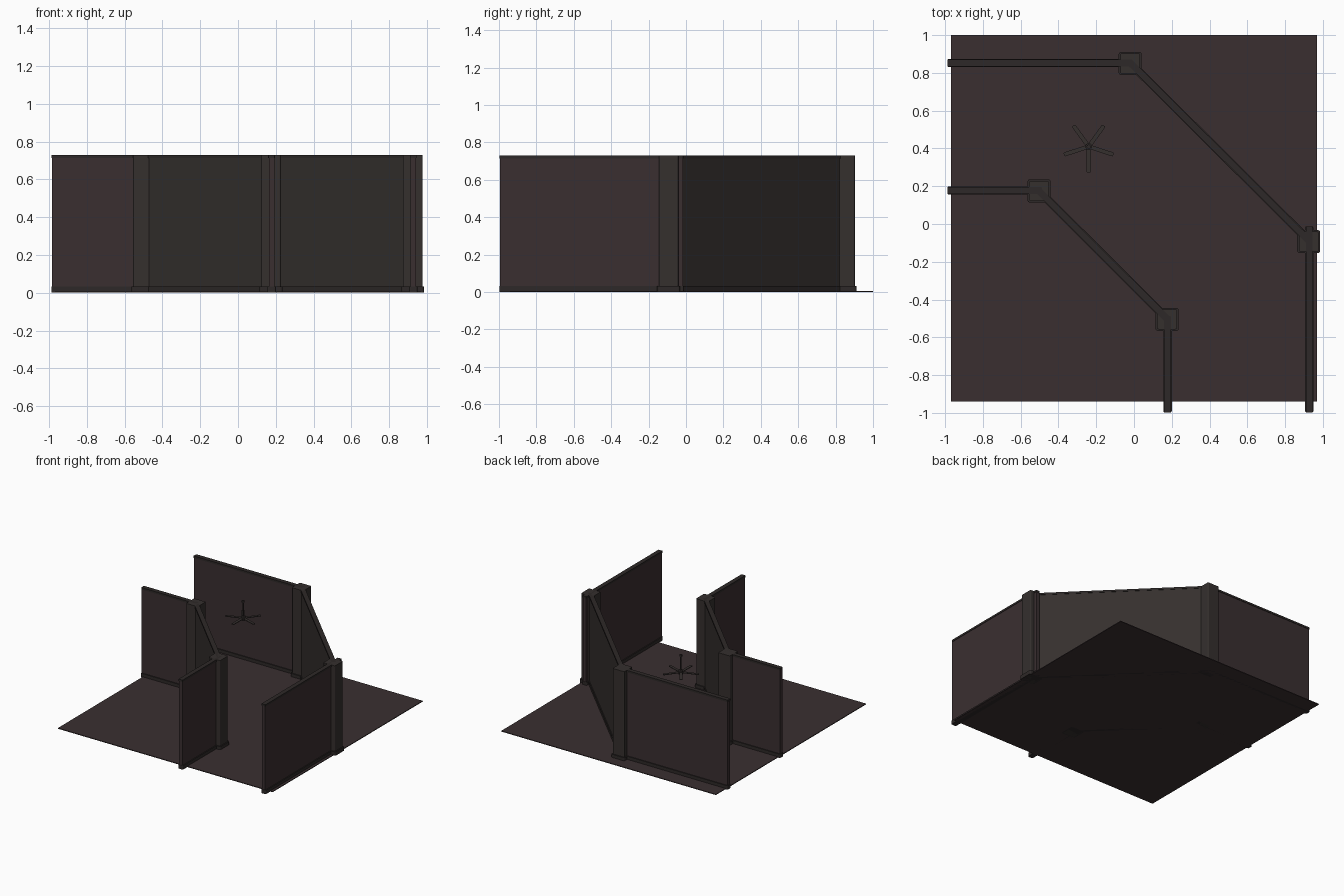
import bpy, bmesh, math
from mathutils import Vector, Matrix

if "Cube" in bpy.data.objects:
    bpy.data.objects.remove(bpy.data.objects["Cube"])


def mat(name, col):
    m = bpy.data.materials.new(name)
    m.diffuse_color = (*col, 1)
    m.use_nodes = True
    m.node_tree.nodes["Principled BSDF"].inputs["Base Color"].default_value = m.diffuse_color
    return m


BROWN = mat("dark brown", (0.042, 0.028, 0.030))
GREY = mat("warm charcoal", (0.035, 0.029, 0.027))
TRIM = mat("trim charcoal", (0.027, 0.022, 0.021))


def finish(name, bm, material):
    bmesh.ops.recalc_face_normals(bm, faces=bm.faces)
    me = bpy.data.meshes.new(name)
    bm.to_mesh(me)
    bm.free()
    me.materials.append(material)
    ob = bpy.data.objects.new(name, me)
    bpy.context.collection.objects.link(ob)
    return ob


def box(name, centre, size, material, angle=0.0, round_corners=0.0):
    bm = bmesh.new()
    bmesh.ops.create_cube(bm, size=1)
    bmesh.ops.scale(bm, vec=size, verts=bm.verts)
    if round_corners:
        edges = [e for e in bm.edges
                 if abs(e.verts[0].co.z - e.verts[1].co.z) > 1e-5]
        bmesh.ops.bevel(bm, geom=edges, offset=round_corners, segments=3,
                        profile=0.5, affect='EDGES')
    bmesh.ops.transform(bm, verts=bm.verts, matrix=Matrix.Translation(centre)
                        @ Matrix.Rotation(angle, 4, 'Z'))
    return finish(name, bm, material)


def cylinder(name, centre, radius, height, material, sides=16):
    bm = bmesh.new()
    bmesh.ops.create_cone(bm, cap_ends=True, segments=sides, radius1=radius,
                          radius2=radius, depth=height,
                          matrix=Matrix.Translation(centre))
    return finish(name, bm, material)


H = 0.73


# Wall panel with skirting and a slim top rail
def wall(name, a, b, material):
    a, b = Vector(a), Vector(b)
    d, c = b - a, (a + b) / 2
    ang = math.atan2(d.y, d.x)
    box(name, (c.x, c.y, H / 2), (d.length, 0.03, H - 0.002), material, ang)
    box(name + "_skirting", (c.x, c.y, 0.016), (d.length + 0.006, 0.044, 0.032),
        TRIM, ang, 0.008)
    box(name + "_top_rail", (c.x, c.y, H - 0.008), (d.length + 0.004, 0.036, 0.016),
        TRIM, ang, 0.004)


# Square post with rounded corners and a wider foot
def post(name, x, y):
    box(name, (x, y, H / 2), (0.105, 0.105, H), GREY, 0, 0.008)
    box(name + "_foot", (x, y, 0.016), (0.122, 0.122, 0.032), TRIM, 0, 0.012)


# Floor
box("floor", (0, 0.03, 0.003), (1.94, 1.94, 0.006), BROWN)

# Outer and inner corridor walls
wall("outer_back_wall", (-0.985, 0.853), (-0.01, 0.853), BROWN)
wall("outer_diagonal_wall", (-0.02, 0.853), (0.928, -0.09), GREY)
wall("outer_side_wall", (0.928, -0.015), (0.928, -0.995), BROWN)
wall("inner_back_wall", (-0.985, 0.177), (-0.49, 0.177), BROWN)
wall("inner_diagonal_wall", (-0.505, 0.177), (0.178, -0.505), GREY)
wall("inner_side_wall", (0.178, -0.49), (0.178, -0.995), BROWN)

# Posts at every bend
for i, (x, y) in enumerate([(-0.02, 0.85), (0.925, -0.093),
                            (-0.503, 0.175), (0.175, -0.505)]):
    post("post_%d" % (i + 1), x, y)

# Ceiling fan
FX, FY, FZ = -0.24, 0.41, 0.585
cylinder("fan_rod", (FX, FY, 0.655), 0.005, 0.14, TRIM, 8)
cylinder("fan_mount", (FX, FY, 0.72), 0.011, 0.014, TRIM)
cylinder("fan_hub", (FX, FY, FZ), 0.018, 0.032, TRIM)
for k in range(5):
    a = math.radians(270 + 72 * k)
    box("fan_blade_%d" % (k + 1),
        (FX + 0.075 * math.cos(a), FY + 0.075 * math.sin(a), FZ),
        (0.125, 0.022, 0.005), GREY, a, 0.006)
